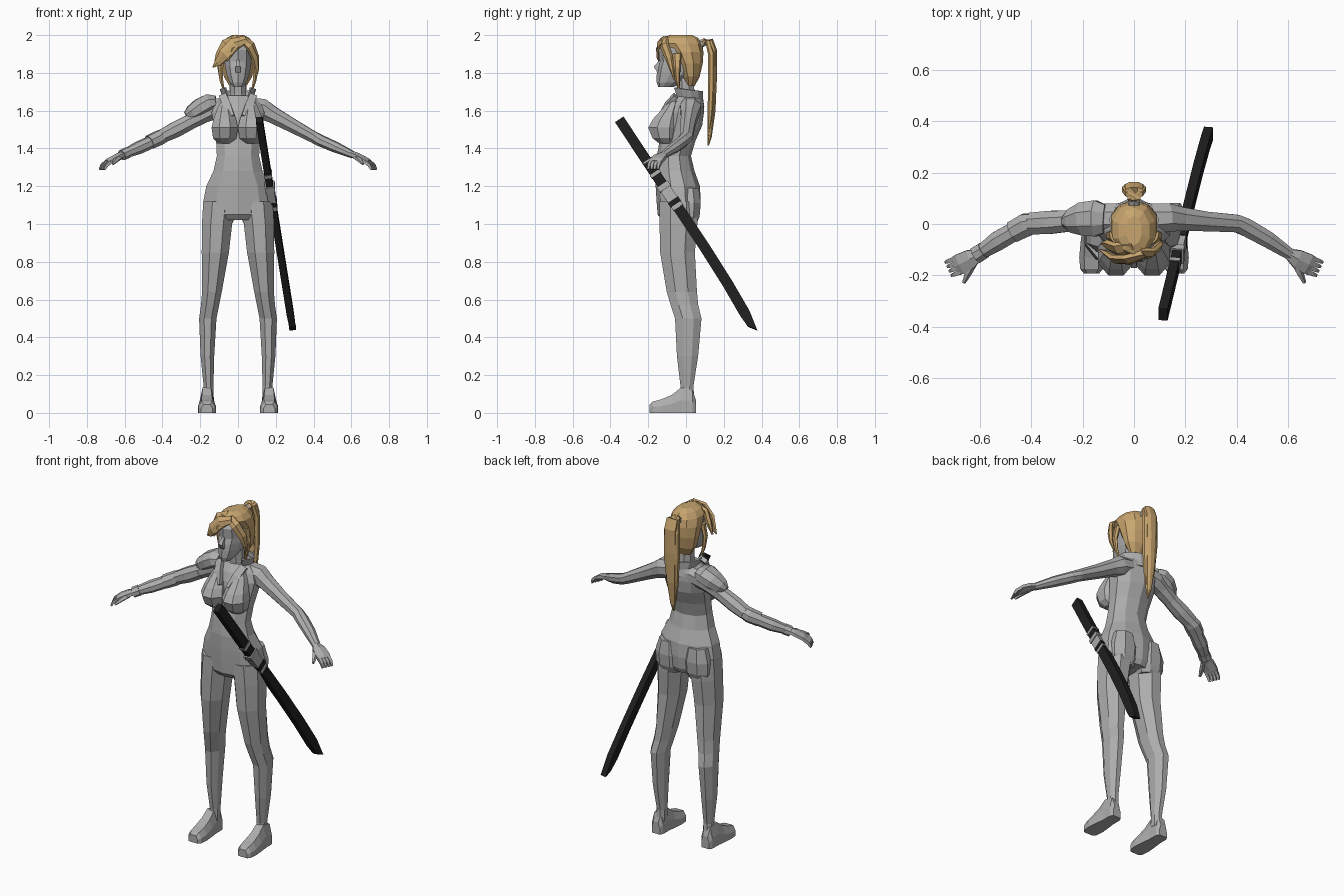
import bpy, bmesh, math
from mathutils import Vector


def material(name, rgb):
    m = bpy.data.materials.new(name)
    m.diffuse_color = (*rgb, 1)
    return m


GREY = material("suit grey", (0.42, 0.42, 0.42))
GOLD = material("hair gold", (0.58, 0.38, 0.16))
BLACK = material("scabbard black", (0.014, 0.014, 0.014))


def finish(name, bm, mat):
    bmesh.ops.recalc_face_normals(bm, faces=bm.faces)
    me = bpy.data.meshes.new(name)
    bm.to_mesh(me)
    bm.free()
    me.materials.append(mat)
    ob = bpy.data.objects.new(name, me)
    bpy.context.collection.objects.link(ob)
    return ob


def loft(name, rings, mat):
    """Skin a list of equal-length point rings and cap both ends."""
    bm = bmesh.new()
    vs = [[bm.verts.new(p) for p in r] for r in rings]
    n = len(vs[0])
    for a, b in zip(vs, vs[1:]):
        for i in range(n):
            j = (i + 1) % n
            bm.faces.new((a[i], a[j], b[j], b[i]))
    bm.faces.new(vs[0])
    bm.faces.new(vs[-1])
    return finish(name, bm, mat)


def circle(n):
    k = 1 / math.cos(math.pi / n)
    return [(k * math.cos((i + .5) * math.tau / n), k * math.sin((i + .5) * math.tau / n))
            for i in range(n)]


def stack(name, rows, mat, n=10, cx=0):
    """Horizontal rings: z, half width, front y, back y."""
    loft(name, [[(cx + w * c, (f + b) / 2 + (b - f) / 2 * s, z) for c, s in circle(n)]
                for z, w, f, b in rows], mat)


def tube(name, rows, mat, n=6, ref=(0, 0, 1), sx=1):
    """Rings across a path: x, y, z, half width, half height."""
    pts = [Vector((sx * r[0], r[1], r[2])) for r in rows]
    ref, rings = Vector(ref), []
    for i, p in enumerate(pts):
        t = (pts[min(i + 1, len(pts) - 1)] - pts[max(i - 1, 0)]).normalized()
        u = t.cross(ref).normalized()
        v = u.cross(t)
        rings.append([p + u * c * rows[i][3] + v * s * rows[i][4] for c, s in circle(n)])
    return loft(name, rings, mat)


# Torso, neck and head
stack("torso", [(1.02, .17, -.12, .05), (1.05, .188, -.145, .065), (1.12, .184, -.15, .072),
                (1.2, .168, -.155, .068), (1.28, .13, -.158, .04), (1.36, .112, -.15, .022),
                (1.44, .116, -.135, .045), (1.52, .128, -.125, .08), (1.59, .14, -.11, .09),
                (1.64, .12, -.09, .09), (1.68, .07, -.06, .075)], GREY)
stack("neck", [(1.62, .055, -.05, .06), (1.69, .042, -.045, .045), (1.78, .042, -.05, .04)], GREY, 8)
stack("head", [(1.725, .026, -.145, -.07), (1.75, .045, -.152, -.02), (1.79, .06, -.15, .04),
               (1.83, .068, -.145, .065), (1.86, .071, -.135, .07), (1.92, .072, -.14, .07),
               (1.97, .055, -.11, .06)], GREY, 10)
tube("nose", [(0, -.13, 1.87, .006, .006), (0, -.157, 1.83, .012, .014),
              (0, -.145, 1.805, .012, .008)], GREY, 4, (0, 1, 0))

# Stand-up collar, open at the front
bm = bmesh.new()
rows = []
for z, rx, ry, cy in ((1.63, .088, .08, .01), (1.67, .074, .074, .008), (1.715, .088, .082, .0)):
    rows.append([bm.verts.new((rx * math.sin(a), cy + ry * math.cos(a), z - .012 * math.cos(a)))
                 for a in [math.radians(-135 + 30 * i) for i in range(10)]])
for a, b in zip(rows, rows[1:]):
    for i in range(9):
        bm.faces.new((a[i], a[i + 1], b[i + 1], b[i]))
collar = finish("collar", bm, GREY)
collar.modifiers.new("thickness", "SOLIDIFY").thickness = .01

for s, side in ((1, "left"), (-1, "right")):
    # Chest and lapel
    stack(side + "_breast", [(1.425, .035, -.14, -.06), (1.455, .062, -.178, -.05),
                             (1.51, .07, -.2, -.04), (1.555, .06, -.175, -.04),
                             (1.61, .04, -.125, -.04), (1.65, .02, -.09, -.04)], GREY, 8, s * .07)
    tube(side + "_lapel", [(.08, -.055, 1.68, .02, .012), (.06, -.1, 1.63, .022, .012),
                           (.03, -.137, 1.57, .012, .01)], GREY, 4, (0, 1, 0), s)
    # Buttock
    stack(side + "_buttock", [(1.0, .06, -.04, .055), (1.04, .08, -.04, .072),
                              (1.11, .082, -.04, .078), (1.19, .06, -.04, .068)], GREY, 8, s * .092)
    # Leg
    loft(side + "_leg", [[(s * (x + rx * c), y + ry * q, z) for c, q in circle(8)]
                         for x, y, z, rx, ry in (
        (.1, -.04, 1.12, .084, .1), (.111, -.04, 1.0, .08, .1), (.12, -.045, .85, .072, .092),
        (.138, -.022, .64, .052, .08), (.148, -.008, .57, .048, .073), (.16, .012, .5, .046, .07),
        (.162, .008, .3, .036, .056), (.156, .005, .14, .026, .034), (.158, .005, .07, .03, .04))], GREY)
    # Foot: outline sections running from heel to toe
    loft(side + "_foot", [[(s * (.165 + w * px), y, h * pz) for px, pz in
                           ((-1, 0), (1, 0), (1, .5), (.6, 1), (-.6, 1), (-1, .5))]
                          for y, w, h in ((.052, .026, .07), (.035, .036, .12), (-.025, .037, .135),
                                          (-.075, .043, .095), (-.13, .048, .072),
                                          (-.175, .044, .06), (-.192, .03, .045))], GREY)
    # Arm and hand
    tube(side + "_arm", [(.07, .02, 1.62, .06, .05), (.13, .025, 1.608, .055, .055),
                         (.18, .02, 1.58, .046, .044), (.28, .01, 1.525, .038, .037),
                         (.4, .002, 1.46, .034, .03), (.44, -.015, 1.44, .035, .029),
                         (.52, -.06, 1.405, .032, .027), (.61, -.12, 1.365, .022, .018)], GREY, 8, sx=s)
    tube(side + "_palm", [(.6, -.115, 1.37, .02, .016), (.635, -.135, 1.358, .036, .016),
                          (.675, -.155, 1.338, .04, .014), (.69, -.163, 1.327, .038, .01)], GREY, 6, sx=s)
    for i in range(4):
        d = i - 1.5
        x, y = .683 + .008 * d, -.16 + .017 * d
        tube(f"{side}_finger_{i + 1}", [(x, y, 1.331, .009, .009),
                                        (x + .024, y - .009, 1.312, .008, .008),
                                        (x + .037, y - .014, 1.288, .005, .005)], GREY, 4, sx=s)
    tube(side + "_thumb", [(.625, -.15, 1.355, .014, .012), (.645, -.19, 1.338, .012, .01),
                           (.662, -.228, 1.318, .006, .006)], GREY, 5, sx=s)

# Armour on the right arm: shoulder pad, overlapping sleeve plates and cuff
tube("shoulder_pad", [(-.115, .02, 1.645, .055, .035), (-.15, .022, 1.64, .07, .05),
                      (-.2, .02, 1.615, .064, .05), (-.245, .012, 1.585, .045, .042),
                      (-.272, .01, 1.57, .02, .025)], GREY, 8)
tube("upper_sleeve", [(-.25, .012, 1.542, .041, .04), (-.33, .006, 1.5, .045, .042),
                      (-.4, .002, 1.465, .042, .036)], GREY, 8)
tube("elbow_sleeve", [(-.385, .004, 1.472, .036, .035), (-.42, -.004, 1.455, .045, .038),
                      (-.47, -.03, 1.432, .042, .036)], GREY, 8)
tube("forearm_sleeve", [(-.45, -.02, 1.438, .036, .032), (-.53, -.066, 1.402, .038, .032),
                        (-.585, -.103, 1.378, .029, .025)], GREY, 8)
tube("cuff", [(-.585, -.103, 1.378, .032, .028), (-.615, -.122, 1.364, .033, .027)], GREY, 8)

# Hair cap over the crown and back of the head
stack("hair_cap", [(1.73, .045, .0, .045), (1.78, .075, -.02, .07), (1.85, .088, -.05, .085),
                   (1.91, .09, -.085, .088), (1.955, .082, -.125, .08), (1.985, .06, -.115, .06),
                   (2.0, .03, -.08, .03)], GOLD, 10)

# Swept fringe and side locks
LOCKS = {
    "fringe_main": [(.04, -.115, 1.975, .02, .015), (-.02, -.138, 1.955, .032, .014),
                    (-.07, -.138, 1.9, .032, .014), (-.105, -.115, 1.855, .02, .01),
                    (-.133, -.1, 1.83, .003, .003)],
    "fringe_outer": [(.0, -.085, 1.985, .02, .015), (-.06, -.1, 1.95, .034, .015),
                     (-.095, -.085, 1.89, .028, .015), (-.125, -.075, 1.835, .004, .004)],
    "fringe_inner": [(.03, -.125, 1.965, .012, .01), (-.025, -.148, 1.925, .016, .01),
                     (-.06, -.145, 1.86, .003, .003)],
    "left_fringe": [(.02, -.11, 1.98, .02, .014), (.065, -.115, 1.945, .026, .014),
                    (.092, -.09, 1.88, .022, .014), (.1, -.075, 1.82, .012, .01),
                    (.092, -.06, 1.76, .003, .003)],
    "left_lock": [(.078, -.05, 1.9, .026, .014), (.094, -.05, 1.83, .02, .012),
                  (.088, -.045, 1.76, .011, .009), (.07, -.035, 1.69, .003, .003)],
    "right_lock": [(-.078, -.05, 1.9, .026, .014), (-.094, -.05, 1.83, .02, .012),
                   (-.088, -.045, 1.76, .011, .009), (-.07, -.035, 1.69, .003, .003)],
}
for name, rows in LOCKS.items():
    tube(name, rows, GOLD, 6, (rows[2][0], rows[2][1], 0))

# Ponytail: tie and three hanging strands
tube("hair_tie", [(0, .065, 1.945, .022, .02), (0, .1, 1.965, .018, .016)], GREY, 6)
tube("ponytail", [(0, .085, 1.95, .018, .014), (0, .1, 1.972, .026, .014),
                  (0, .13, 1.972, .035, .015), (0, .148, 1.92, .036, .016),
                  (0, .148, 1.78, .034, .016), (0, .14, 1.6, .026, .016),
                  (0, .125, 1.46, .014, .011), (0, .117, 1.415, .004, .004)], GOLD, 8, (0, 1, .05))
for s, side in ((1, "left"), (-1, "right")):
    tube(side + "_ponytail_strand", [(.02, .115, 1.97, .014, .012), (.033, .135, 1.9, .014, .016),
                                     (.033, .135, 1.75, .014, .016), (.024, .128, 1.58, .011, .012),
                                     (.012, .118, 1.47, .003, .003)], GOLD, 6, (0, 1, .05), s)


# Sword worn at the left hip; x follows height along the straight slant
def blade(name, yz, half, thick, mat):
    rows = [(.112 + (1.555 - z) * .16, y, z, thick, half) for y, z in yz]
    return tube(name, rows, mat, 4, (0, .84, .54))


def turn(path):
    k = circle(4)
    return path, k


blade("sword_handle", [(-.352, 1.552), (-.235, 1.375), (-.118, 1.2)], .027, .018, BLACK)
blade("handle_ring", [(-.166, 1.272), (-.156, 1.257)], .03, .021, GREY)
blade("sword_guard", [(-.125, 1.21), (-.108, 1.184)], .034, .026, GREY)
blade("scabbard_mouth", [(-.108, 1.184), (-.04, 1.085)], .03, .021, GREY)
blade("mouth_band", [(-.068, 1.127), (-.052, 1.103)], .032, .023, BLACK)
scabbard = blade("scabbard", [(-.04, 1.085), (.1, .875), (.22, .685), (.31, .53), (.352, .445)],
                 .028, .018, BLACK)
# Slanted scabbard tip
for v in scabbard.data.vertices[-4:]:
    v.co.z += .025 if v.co.y < .352 else -.02
